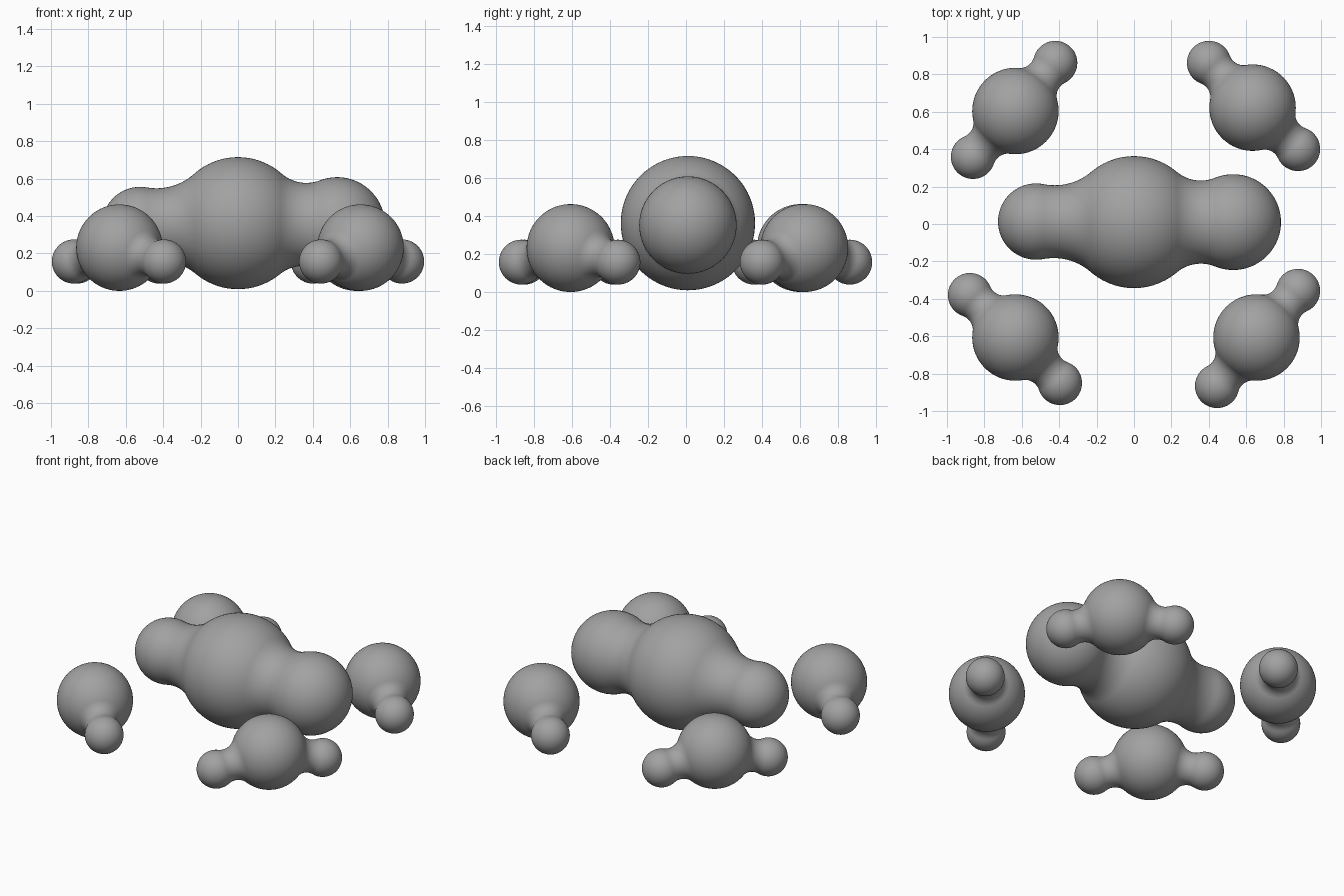
import bpy, bmesh
from math import sin, cos, pi, atan2, sqrt
from mathutils import Vector, Matrix

cube = bpy.data.objects.get("Cube")
if cube:
    bpy.data.objects.remove(cube)

GREY = (0.36, 0.36, 0.36, 1)
grey = bpy.data.materials.new("plain grey")
grey.use_nodes = True
grey.diffuse_color = GREY
grey.node_tree.nodes["Principled BSDF"].inputs["Base Color"].default_value = GREY


def arc(cx, cy, radius, start, end, steps):
    """Points (along axis, away from axis) on an arc."""
    angles = [start + (end - start) * i / steps for i in range(steps + 1)]
    return [(cx + radius * cos(a), cy + radius * sin(a)) for a in angles]


def arm_profile(big, small, reach, fillet):
    """Fillet leaving the core sphere, flowing into the round end lobe."""
    a, b = big + fillet, small + fillet
    cx = (a * a - b * b + reach * reach) / (2 * reach)
    cy = sqrt(a * a - cx * cx)
    from_core = atan2(-cy, -cx)
    from_lobe = atan2(-cy, reach - cx)
    neck = arc(cx, cy, fillet, from_core, from_lobe, 14)
    lobe = arc(reach, 0, small, from_lobe + pi, 0, 20)
    return neck + lobe[1:-1]


def add_arm(bm, centre, big, tip, small, fillet, sides=56):
    """Revolve an arm profile around the line from core to lobe."""
    axis = tip - centre
    turn = Matrix.Translation(centre) @ axis.to_track_quat('X', 'Z').to_matrix().to_4x4()
    rings = []
    for x, r in arm_profile(big, small, axis.length, fillet):
        rings.append([bm.verts.new(turn @ Vector((x, r * cos(t), r * sin(t))))
                      for t in (2 * pi * k / sides for k in range(sides))])
    for lower, upper in zip(rings, rings[1:]):
        for k in range(sides):
            n = (k + 1) % sides
            bm.faces.new((lower[k], lower[n], upper[n], upper[k]))
    pole = bm.verts.new(turn @ Vector((axis.length + small, 0, 0)))
    for k in range(sides):
        bm.faces.new((rings[-1][k], rings[-1][(k + 1) % sides], pole))


def molecule(name, centre, big, arms):
    """Core sphere with lobes blended onto it; arms are (tip, radius, fillet)."""
    centre = Vector(centre)
    bm = bmesh.new()
    bmesh.ops.create_uvsphere(bm, u_segments=64, v_segments=40, radius=big,
                              matrix=Matrix.Translation(centre))
    for tip, small, fillet in arms:
        add_arm(bm, centre, big, Vector(tip), small, fillet)
    for face in bm.faces:
        face.smooth = True
    mesh = bpy.data.meshes.new(name)
    bm.to_mesh(mesh)
    bm.free()
    mesh.materials.append(grey)
    obj = bpy.data.objects.new(name, mesh)
    bpy.context.collection.objects.link(obj)


# Large central body with a smaller and a larger lobe
molecule("central_body", (0, 0.01, 0.362), 0.353,
         [((-0.523, 0.013, 0.352), 0.204, 0.3),
          ((0.53, 0.01, 0.352), 0.256, 0.2)])

# Four small bodies around it: core xy, then the two lobe xy positions
small_bodies = {
    "back_right_body": ((-0.634, 0.604), (-0.421, 0.861), (-0.861, 0.359)),
    "back_left_body": ((0.634, 0.622), (0.401, 0.861), (0.877, 0.401)),
    "front_right_body": ((-0.634, -0.607), (-0.877, -0.38), (-0.396, -0.85)),
    "front_left_body": ((0.655, -0.607), (0.877, -0.358), (0.444, -0.866)),
}
for name, (core, *tips) in small_bodies.items():
    molecule(name, (*core, 0.231), 0.231,
             [((*tip, 0.157), 0.118, 0.09) for tip in tips])
